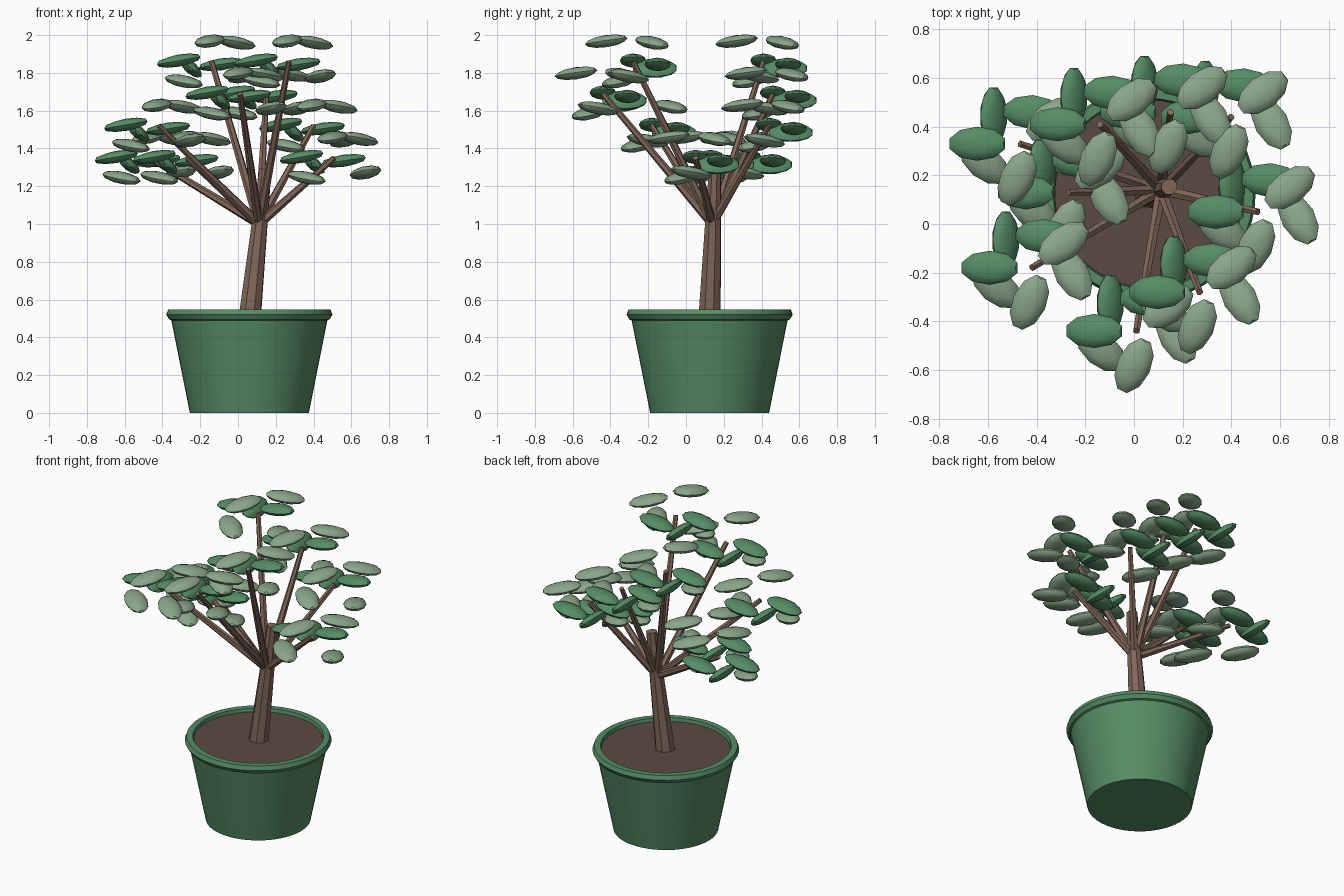
import bpy, bmesh
from math import radians, sin, cos, tau
from mathutils import Vector, Matrix

cube = bpy.data.objects.get("Cube")
if cube:
    bpy.data.objects.remove(cube, do_unlink=True)


def material(name, rgb):
    m = bpy.data.materials.new(name)
    m.use_nodes = True
    m.diffuse_color = (*rgb, 1)
    m.node_tree.nodes["Principled BSDF"].inputs["Base Color"].default_value = (*rgb, 1)
    return m


GREEN = material("deep_green", (0.093, 0.265, 0.13))
SAGE = material("sage_green", (0.255, 0.38, 0.255))
BARK = material("bark_brown", (0.22, 0.135, 0.10))
SOIL = material("soil_brown", (0.105, 0.07, 0.058))


def finish(bm, name, mat, smooth_angle=None):
    bmesh.ops.recalc_face_normals(bm, faces=bm.faces)
    mesh = bpy.data.meshes.new(name)
    bm.to_mesh(mesh)
    bm.free()
    mesh.materials.append(mat)
    ob = bpy.data.objects.new(name, mesh)
    bpy.context.collection.objects.link(ob)
    if smooth_angle:
        bpy.ops.object.select_all(action="DESELECT")
        ob.select_set(True)
        bpy.context.view_layer.objects.active = ob
        bpy.ops.object.shade_smooth_by_angle(angle=radians(smooth_angle))
    return ob


def lathe(name, profile, mat, centre, segments=48):
    """Revolve (radius, z) points and cap both ends."""
    bm = bmesh.new()
    rings = [[bm.verts.new((centre[0] + r * cos(tau * i / segments),
                            centre[1] + r * sin(tau * i / segments), z))
              for i in range(segments)] for r, z in profile]
    for a, b in zip(rings, rings[1:]):
        for i in range(segments):
            j = (i + 1) % segments
            bm.faces.new((a[i], a[j], b[j], b[i]))
    bm.faces.new(rings[0])
    bm.faces.new(rings[-1])
    return finish(bm, name, mat, 30)


def limb(name, start, end, r1, r2, sides):
    """Tapered straight stick between two points."""
    start, end = Vector(start), Vector(end)
    axis = end - start
    place = Matrix.Translation((start + end) / 2) @ axis.to_track_quat("Z", "Y").to_matrix().to_4x4()
    bm = bmesh.new()
    bmesh.ops.create_cone(bm, cap_ends=True, segments=sides, radius1=r1, radius2=r2,
                          depth=axis.length, matrix=place)
    return finish(bm, name, BARK)


def leaf(name, centre, yaw, pitch, roll, mat):
    """Flattened ellipsoid leaf; positive pitch lifts its +x end."""
    turn = (Matrix.Rotation(radians(yaw), 4, "Z") @ Matrix.Rotation(radians(-pitch), 4, "Y")
            @ Matrix.Rotation(radians(roll), 4, "X"))
    bm = bmesh.new()
    bmesh.ops.create_icosphere(bm, subdivisions=2, radius=1,
                               matrix=Matrix.Translation(centre) @ turn @ Matrix.Diagonal((0.122, 0.07, 0.032, 1)))
    return finish(bm, name, mat, 30)


# Pot and soil
POT = (0.06, 0.125)
lathe("pot", [(0.315, 0), (0.413, 0.49), (0.425, 0.495), (0.44, 0.52), (0.43, 0.547),
              (0.392, 0.547), (0.385, 0.51)], GREEN, POT)
lathe("soil", [(0.386, 0.50), (0.386, 0.526)], SOIL, POT)

# Leaning trunk
limb("trunk", (0.063, 0.125, 0.51), (0.145, 0.153, 1.29), 0.062, 0.034, 8)

# Branch tips, rising in repeating steps around the trunk
TIPS = [(0.51, 0.05, 1.35), (0.40, 0.44, 1.52), (0.15, 0.46, 1.69),
        (-0.14, 0.41, 1.86), (-0.47, 0.33, 1.35), (-0.27, 0.13, 1.35),
        (-0.42, -0.18, 1.52), (0.01, -0.44, 1.69), (0.27, -0.28, 1.86)]

# Leaf layout around every tip: offset, yaw, pitch, roll, colour
LEAVES = [((-0.174, 0, 0.005), 0, 10, 0, GREEN),
          ((-0.107, 0.115, -0.035), 90, 0, 40, GREEN),
          ((0.05, 0.13, -0.015), -3, 8, 0, GREEN),
          ((-0.01, -0.142, 0.108), 65, 8, 0, SAGE),
          ((0.13, 0.10, 0.10), 37, -10, 0, SAGE),
          ((0.165, -0.025, -0.078), -60, 10, 0, SAGE),
          ((-0.147, -0.075, -0.105), -40, -10, 0, SAGE)]

for n, tip in enumerate(TIPS, 1):
    limb(f"branch_{n}", (0.111, 0.14, 1.0), tip, 0.025, 0.015, 6)
    for k, (offset, yaw, pitch, roll, mat) in enumerate(LEAVES, 1):
        leaf(f"leaf_{n}_{k}", Vector(tip) + Vector(offset), yaw, pitch, roll, mat)
